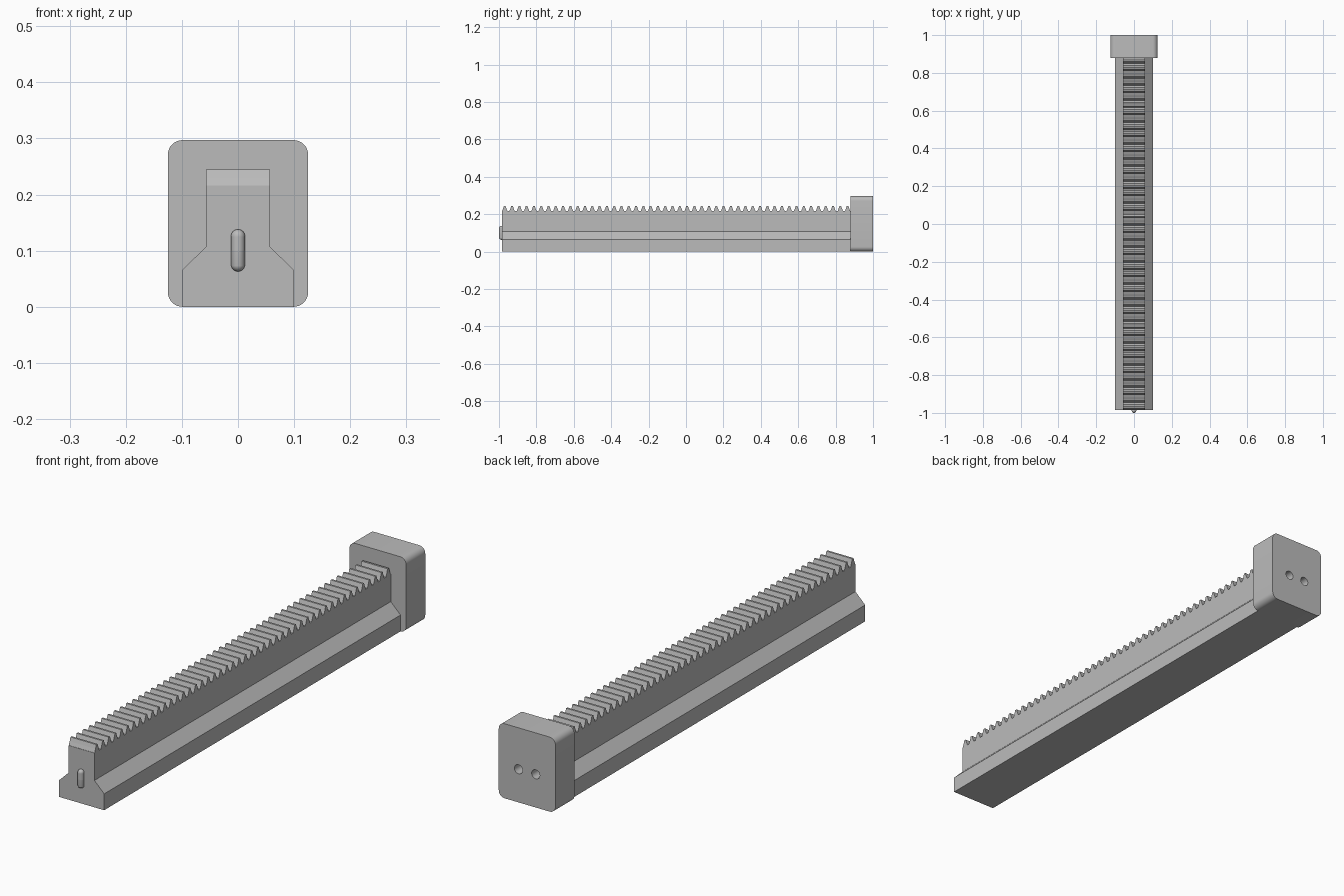
import bpy, bmesh, math
from mathutils import Matrix

if "Cube" in bpy.data.objects:
    bpy.data.objects.remove(bpy.data.objects["Cube"])

grey = bpy.data.materials.new("mid grey")
grey.diffuse_color = (0.5, 0.5, 0.5, 1)
grey.use_nodes = True
grey.node_tree.nodes["Principled BSDF"].inputs["Base Color"].default_value = grey.diffuse_color


def finish(bm, name):
    bmesh.ops.recalc_face_normals(bm, faces=bm.faces)
    mesh = bpy.data.meshes.new(name)
    bm.to_mesh(mesh)
    bm.free()
    ob = bpy.data.objects.new(name, mesh)
    bpy.context.collection.objects.link(ob)
    mesh.materials.append(grey)
    return ob


def prism(name, points, direction):
    """Extrude a closed 3D outline along a direction."""
    bm = bmesh.new()
    face = bm.faces.new([bm.verts.new(p) for p in points])
    geo = bmesh.ops.extrude_face_region(bm, geom=[face])["geom"]
    bmesh.ops.translate(bm, vec=direction,
                        verts=[v for v in geo if isinstance(v, bmesh.types.BMVert)])
    return finish(bm, name)


def boolean(ob, cutter, operation):
    mod = ob.modifiers.new("cut", 'BOOLEAN')
    mod.object, mod.operation, mod.solver = cutter, operation, 'EXACT'
    bpy.context.view_layer.objects.active = ob
    bpy.ops.object.modifier_apply(modifier=mod.name)
    bpy.data.objects.remove(cutter)


def smooth(ob):
    bpy.ops.object.select_all(action='DESELECT')
    ob.select_set(True)
    bpy.context.view_layer.objects.active = ob
    bpy.ops.object.shade_smooth_by_angle(angle=math.radians(30))


# Rail: stepped section along y, trimmed to a toothed side outline
FRONT, BLOCK, BACK = -0.985, 0.88, 1.0
ROOT, TIP, PITCH, TEETH = 0.216, 0.245, 0.039, 48
half = [(0.1, 0), (0.1, 0.065), (0.057, 0.107), (0.057, 0.27)]
section = half + [(-x, z) for x, z in reversed(half)]
rail = prism("toothed_rail", [(x, FRONT, z) for x, z in section],
             (0, BLOCK + 0.01 - FRONT, 0))
outline = [(FRONT - 0.02, -0.05), (FRONT - 0.02, ROOT)]
for i in range(TEETH):
    c = FRONT + 0.016 + i * PITCH
    outline += [(c - 0.0145, ROOT), (c - 0.009, ROOT + 0.014), (c - 0.004, TIP),
                (c + 0.004, TIP), (c + 0.009, ROOT + 0.014), (c + 0.0145, ROOT)]
outline += [(BLOCK + 0.05, ROOT), (BLOCK + 0.05, -0.05)]
boolean(rail, prism("tooth_trim", [(-0.2, y, z) for y, z in outline], (0.4, 0, 0)),
        'INTERSECT')

# End block: rounded rectangle with two blind holes in the back
W, H, R = 0.125, 0.297, 0.026
corners = [(W - R, H - R, 0), (R - W, H - R, 90), (R - W, R, 180), (W - R, R, 270)]
rounded = []
for cx, cz, start in corners:
    for k in range(9):
        a = math.radians(start + k * 11.25)
        rounded.append((cx + R * math.cos(a), BLOCK, cz + R * math.sin(a)))
block = prism("end_block", rounded, (0, BACK - BLOCK, 0))
for x in (-0.038, 0.038):
    bm = bmesh.new()
    bmesh.ops.create_cone(bm, cap_ends=True, segments=32, radius1=0.018, radius2=0.018,
                          depth=0.12, matrix=Matrix.Translation((x, BACK, 0.132))
                          @ Matrix.Rotation(math.pi / 2, 4, 'X'))
    boolean(block, finish(bm, "hole_cutter"), 'DIFFERENCE')
smooth(block)

# Locating pin: upright capsule half sunk in the front face
bm = bmesh.new()
bmesh.ops.create_uvsphere(bm, u_segments=24, v_segments=16, radius=0.0125)
for v in bm.verts:
    if abs(v.co.z) < 1e-5:
        v.co.z = 0
bmesh.ops.bisect_plane(bm, geom=bm.verts[:] + bm.edges[:] + bm.faces[:],
                       plane_co=(0, 0, 0), plane_no=(0, 0, 1), clear_inner=True)
rim = [e for e in bm.edges if e.is_boundary]
geo = bmesh.ops.extrude_edge_only(bm, edges=rim)["geom"]
bmesh.ops.translate(bm, vec=(0, 0, -0.025),
                    verts=[v for v in geo if isinstance(v, bmesh.types.BMVert)])
bmesh.ops.mirror(bm, geom=bm.verts[:] + bm.edges[:] + bm.faces[:],
                 matrix=Matrix.Translation((0, 0, 0.025)), axis='Z', merge_dist=1e-4)
bmesh.ops.translate(bm, vec=(0, BACK - 1.9875, 0.1255), verts=bm.verts)
pin = finish(bm, "locating_pin")
smooth(pin)
